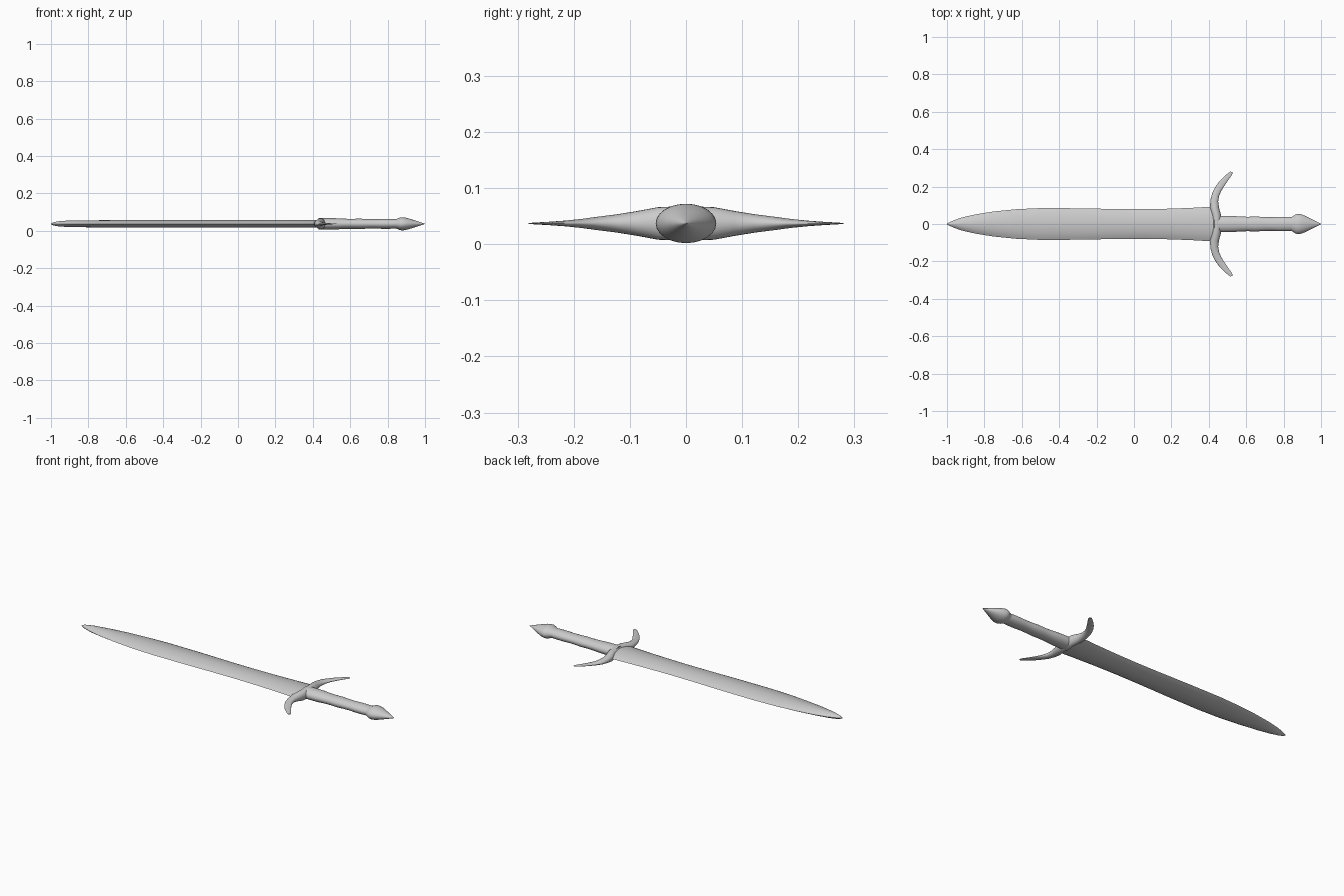
import bpy, bmesh, math
from mathutils import Vector

if "Cube" in bpy.data.objects:
    bpy.data.objects.remove(bpy.data.objects["Cube"])

ZC = 0.037  # height of the sword's centre plane


def loft(name, rings, angle=35):
    """Skin a list of equal-length closed rings and cap both ends."""
    bm = bmesh.new()
    loops = [[bm.verts.new(p) for p in ring] for ring in rings]
    n = len(loops[0])
    for a, b in zip(loops, loops[1:]):
        for i in range(n):
            j = (i + 1) % n
            bm.faces.new((a[i], a[j], b[j], b[i]))
    bm.faces.new(loops[0][::-1])
    bm.faces.new(loops[-1])
    bmesh.ops.recalc_face_normals(bm, faces=bm.faces)
    mesh = bpy.data.meshes.new(name)
    bm.to_mesh(mesh)
    bm.free()
    obj = bpy.data.objects.new(name, mesh)
    bpy.context.collection.objects.link(obj)
    bpy.ops.object.select_all(action='DESELECT')
    obj.select_set(True)
    bpy.context.view_layer.objects.active = obj
    bpy.ops.object.shade_smooth_by_angle(angle=math.radians(angle))
    return obj


def ellipse(center, u, v, n=24):
    """Ring around center spanned by the half-axis vectors u and v."""
    return [center + u * math.cos(2 * math.pi * i / n) + v * math.sin(2 * math.pi * i / n)
            for i in range(n)]


def x_ring(x, ry, rz):
    return ellipse(Vector((x, 0, ZC)), Vector((0, ry, 0)), Vector((0, 0, rz)))


# Blade: lens cross-section, (x, half width, half thickness)
lens = [(1, 0), (.8, .42), (.55, .72), (.28, .92), (0, 1),
        (-.28, .92), (-.55, .72), (-.8, .42)]
lens += [(-a, -b) for a, b in lens]
blade = [(-1, .002, .002), (-.985, .010, .009), (-.96, .021, .0135), (-.92, .035, .0165),
         (-.85, .051, .018), (-.75, .067, .019), (-.63, .079, .020), (-.5, .085, .0205),
         (-.3, .084, .0205), (-.1, .080, .0205), (.05, .079, .0205), (.2, .082, .021),
         (.32, .087, .021), (.44, .094, .021)]
loft("blade", [[Vector((x, w * a, ZC + t * b)) for a, b in lens]
               for x, w, t in blade])

# Crossguard: front edge (x, y), back edge (x, y), half thickness
half = [((.420, 0), (.468, 0), .031), ((.416, .05), (.465, .05), .029),
        ((.406, .09), (.455, .085), .022), ((.409, .13), (.450, .12), .016),
        ((.418, .165), (.455, .15), .012), ((.433, .195), (.467, .178), .008),
        ((.455, .226), (.485, .206), .005), ((.480, .252), (.505, .236), .003),
        ((.503, .272), (.522, .260), .0018), ((.516, .281), (.528, .274), .001)]


def guard_ring(front, back, t, side):
    f = Vector((front[0], side * front[1], ZC))
    b = Vector((back[0], side * back[1], ZC))
    return ellipse((f + b) / 2, (b - f) / 2, Vector((0, 0, t)))


loft("crossguard", [guard_ring(*s, -1) for s in reversed(half[1:])]
     + [guard_ring(*s, 1) for s in half], 60)

# Grip: oval handle with shallow finger swells
grip = [(.43, .044), (.48, .044), (.53, .043), (.57, .0395), (.61, .0385), (.65, .040),
        (.69, .0375), (.73, .0365), (.77, .0385), (.81, .0385), (.84, .037), (.87, .038)]
loft("grip", [x_ring(x, r, r * .69) for x, r in grip])

# Pommel: flared spear-point end
pommel = [(.838, .036), (.85, .042), (.863, .050), (.873, .054), (.885, .0535),
          (.905, .048), (.93, .036), (.955, .0235), (.98, .011), (.993, .0045), (1, .001)]
loft("pommel", [x_ring(x, r, r * .65) for x, r in pommel], 50)
